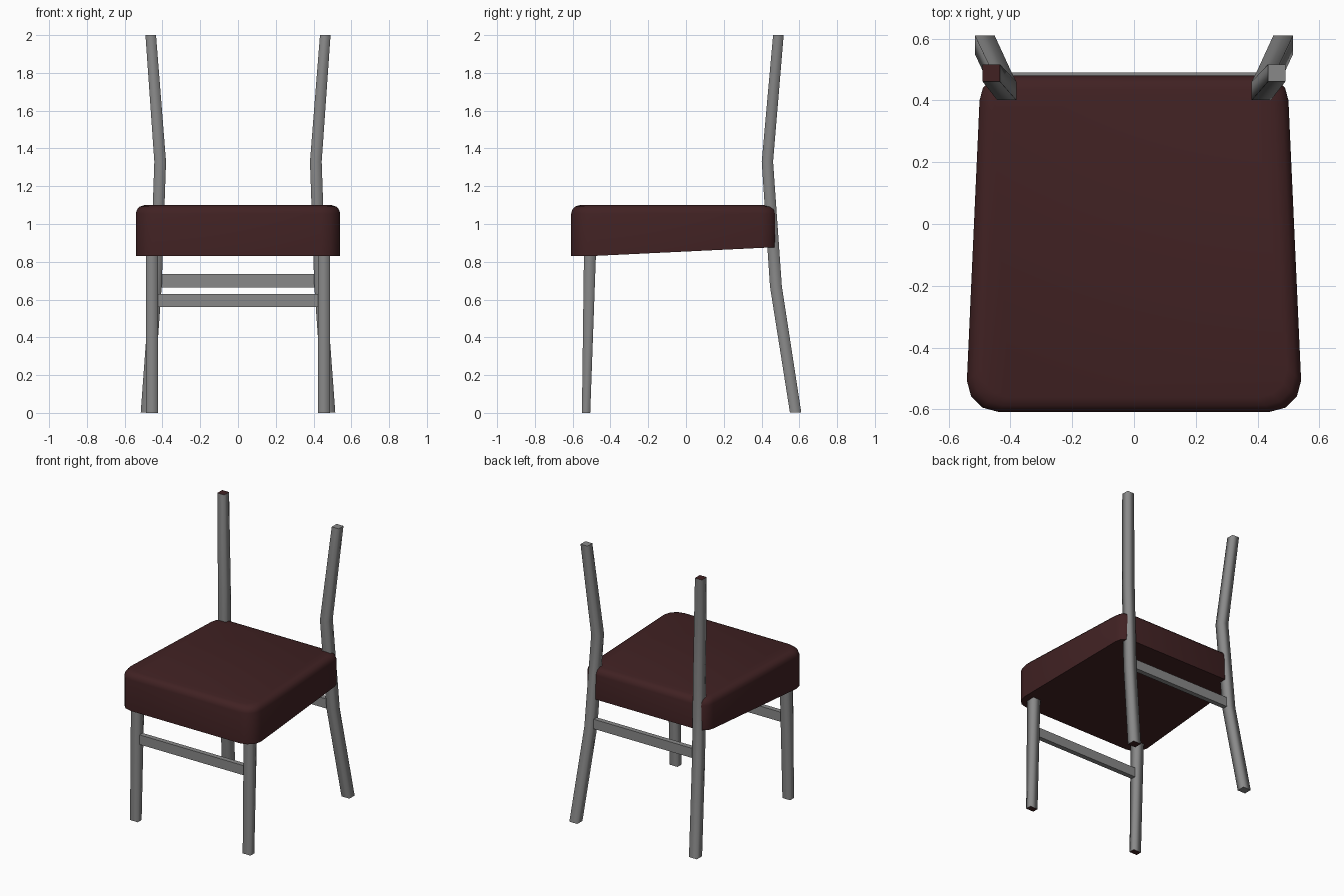
import bpy, bmesh, math

if "Cube" in bpy.data.objects:
    bpy.data.objects.remove(bpy.data.objects["Cube"])

def material(name, col):
    m = bpy.data.materials.new(name)
    m.diffuse_color = (*col, 1)
    m.use_nodes = True
    m.node_tree.nodes["Principled BSDF"].inputs["Base Color"].default_value = m.diffuse_color
    return m

RED = material("dark red leather", (0.052, 0.0155, 0.0165))
GREY = material("grey metal", (0.25, 0.25, 0.25))

def finish(name, bm, mats):
    bmesh.ops.recalc_face_normals(bm, faces=bm.faces)
    me = bpy.data.meshes.new(name)
    bm.to_mesh(me)
    bm.free()
    for m in mats:
        me.materials.append(m)
    ob = bpy.data.objects.new(name, me)
    bpy.context.collection.objects.link(ob)
    return ob

def bridge(bm, rings):
    """Skin consecutive rings; return the first and last cap faces."""
    for a, b in zip(rings, rings[1:]):
        n = len(a)
        for i in range(n):
            f = bm.faces.new((a[i], a[(i + 1) % n], b[(i + 1) % n], b[i]))
            f.smooth = True
    return bm.faces.new(rings[0][::-1]), bm.faces.new(rings[-1])

def leg(name, side, path, red_bottom=False, red_top=False):
    """Square bar through (x, y, z, width x, width y) stations."""
    bm = bmesh.new()
    rings = [[bm.verts.new((side * x + i * wx / 2, y + j * wy / 2, z))
              for i, j in ((-1, -1), (1, -1), (1, 1), (-1, 1))]
             for x, y, z, wx, wy in path]
    bottom, top = bridge(bm, rings)
    bottom.material_index = int(red_bottom)
    top.material_index = int(red_top)
    return finish(name, bm, [GREY, RED])

# Seat cushion: tapered plan with rounded corners and softened top edge
def seat_outline():
    pts = []
    for cx, cy, r, start, n in ((0.44, -0.507, 0.101, -90, 3), (0.42, 0.40, 0.08, 0, 3)):
        for k in range(n + 1):
            a = math.radians(start + 90 * k / n)
            pts.append((cx + r * math.cos(a), cy + r * math.sin(a)))
    return pts + [(-x, y) for x, y in reversed(pts)]

def seat_bottom(y):
    return 0.83 + 0.047 * max(0, (y + 0.5) / 0.97)

bm = bmesh.new()
rings = []
for inset, z in ((0, None), (0, 1.055), (0.006, 1.076), (0.02, 1.092), (0.045, 1.10)):
    k, mid = 1 - inset / 0.54, -0.064
    rings.append([bm.verts.new((x * k, mid + (y - mid) * k, seat_bottom(y) if z is None else z))
                  for x, y in seat_outline()])
bridge(bm, rings)
seat = finish("seat", bm, [RED])
bpy.context.view_layer.objects.active = seat
seat.select_set(True)
bpy.ops.object.shade_smooth_by_angle(angle=math.radians(40))

# Legs; the rear pair carry on upward as bent back posts
rear_path = [(0.483, 0.58, 0.003, 0.064, 0.06), (0.435, 0.476, 0.67, 0.062, 0.063),
             (0.412, 0.431, 1.33, 0.062, 0.06), (0.462, 0.489, 2.0, 0.056, 0.056)]
front_path = [(0.455, -0.529, 0, 0.063, 0.044), (0.455, -0.508, 0.86, 0.063, 0.064)]
for side, label in ((-1, "left"), (1, "right")):
    leg("rear_leg_" + label, side, rear_path, red_bottom=side > 0, red_top=side < 0)
    leg("front_leg_" + label, side, front_path, red_bottom=True)

# Cross stretchers
for name, y, z, half in (("front_stretcher", -0.512, 0.595, 0.44),
                         ("rear_stretcher", 0.473, 0.70, 0.42)):
    bm = bmesh.new()
    bmesh.ops.create_cube(bm, size=1)
    for v in bm.verts:
        v.co = (v.co.x * 2 * half, y + v.co.y * 0.036, z + v.co.z * 0.07)
    finish(name, bm, [GREY])
